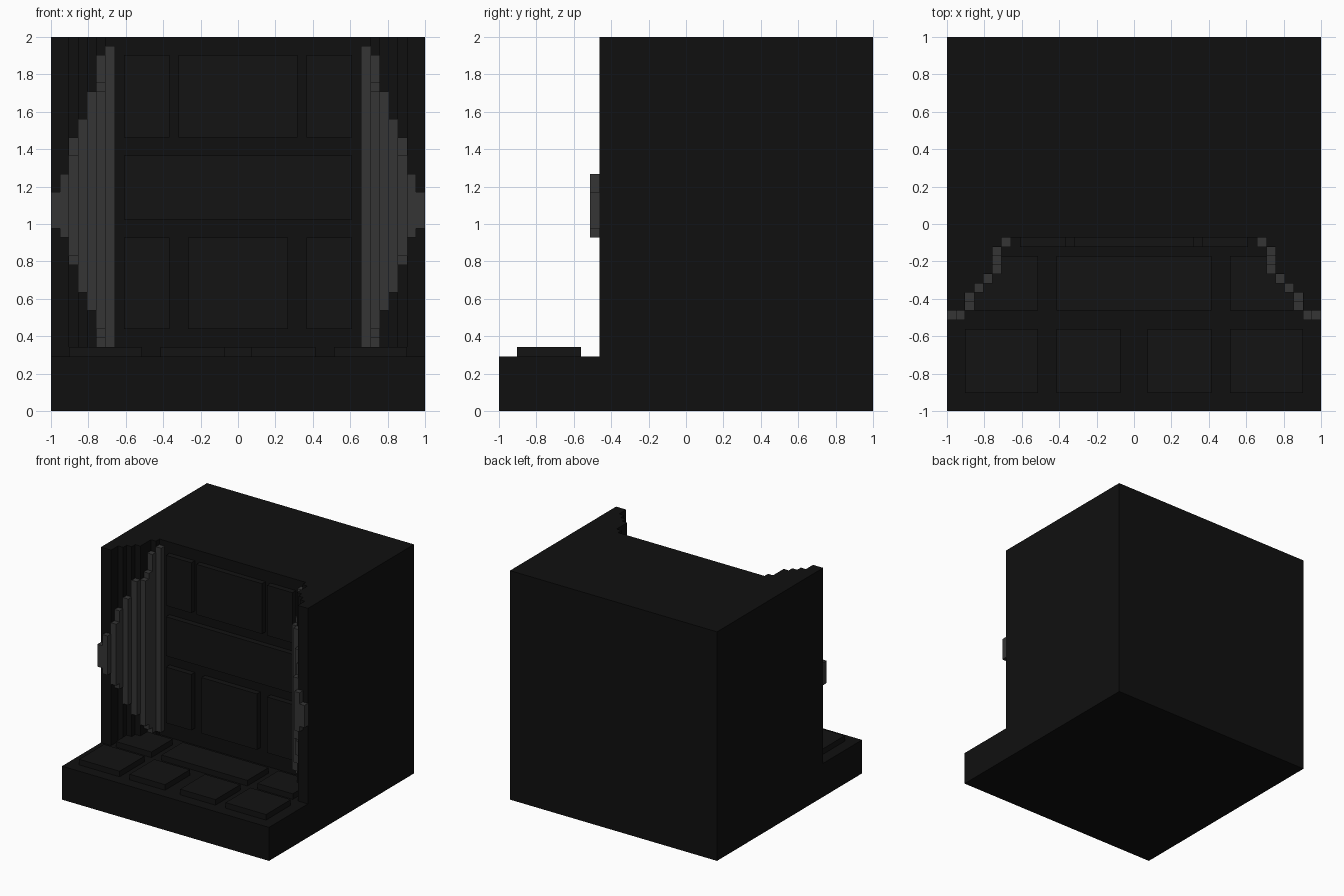
import bpy, bmesh

if "Cube" in bpy.data.objects:
    bpy.data.objects.remove(bpy.data.objects["Cube"])

U = 2 / 41  # block grid step


def material(name, v):
    m = bpy.data.materials.new(name)
    m.diffuse_color = (v, v, v, 1)
    m.use_nodes = True
    m.node_tree.nodes["Principled BSDF"].inputs["Base Color"].default_value = m.diffuse_color
    return m


BLACK = material("black", 0.005)
PANEL = material("panel_black", 0.0065)
GREY = material("dark_grey", 0.036)


def add_object(name, bm, mat):
    bmesh.ops.recalc_face_normals(bm, faces=bm.faces)
    me = bpy.data.meshes.new(name)
    bm.to_mesh(me)
    bm.free()
    me.materials.append(mat)
    ob = bpy.data.objects.new(name, me)
    bpy.context.collection.objects.link(ob)
    return ob


def add_box(bm, lo, hi):
    """Box between two corners given in grid steps."""
    vs = bmesh.ops.create_cube(bm, size=1)["verts"]
    for v in vs:
        for i in range(3):
            c = lo[i] if v.co[i] < 0 else hi[i]
            v.co[i] = c * U - (0 if i == 2 else 1)


def boxes(name, items, mat):
    bm = bmesh.new()
    for lo, hi in items:
        add_box(bm, lo, hi)
    return add_object(name, bm, mat)


# Solid body, with the stepped niche cut out of its front
body = boxes("alcove_body", [((0, 0, 0), (41, 41, 41))], BLACK)
steps = [(-2, 11), (2, 13), (3, 14), (4, 15), (5, 18), (6, 19)]  # x start, wall front
left = []
for i, (x, y) in enumerate(steps):
    left.append((x, y))
    if i < len(steps) - 1:
        left.append((steps[i + 1][0], y))
outline = [(-2, -2)] + left + [(41 - x, y) for x, y in reversed(left)] + [(43, -2)]
bm = bmesh.new()
face = bm.faces.new([bm.verts.new((x * U - 1, y * U - 1, 6 * U)) for x, y in outline])
ext = bmesh.ops.extrude_face_region(bm, geom=[face])
for v in ext["geom"]:
    if isinstance(v, bmesh.types.BMVert):
        v.co.z = 2.2
cutter = add_object("niche_cutter", bm, BLACK)
cutter.hide_render = True
mod = body.modifiers.new("niche", "BOOLEAN")
mod.operation, mod.solver, mod.object = "DIFFERENCE", "EXACT", cutter
bpy.context.view_layer.objects.active = body
bpy.ops.object.modifier_apply(modifier="niche")
bpy.data.objects.remove(cutter)

# Raised panels on the back wall: x range, z range
panels = [(8, 13, 30, 39), (14, 27, 30, 39), (28, 33, 30, 39),
          (8, 33, 21, 28),
          (8, 13, 9, 19), (15, 26, 9, 19), (28, 33, 9, 19)]
boxes("wall_panels", [((a, 18, c), (b, 19, d)) for a, b, c, d in panels], PANEL)

# Floor tiles: x range, y range
tiles = [(2, 10, 2, 9), (12, 19, 2, 9), (22, 29, 2, 9), (31, 39, 2, 9),
         (3, 10, 11, 17), (12, 29, 11, 17), (31, 38, 11, 17)]
boxes("floor_tiles", [((a, c, 6), (b, d, 7)) for a, b, c, d in tiles], PANEL)

# Grey curved fins on both side walls: x, y, bottom, top
fins = [(0, 10, 20, 24), (1, 10, 19, 26), (2, 11, 17, 28), (2, 12, 16, 30),
        (3, 13, 13, 32), (4, 14, 11, 35), (5, 15, 9, 35), (5, 16, 8, 36),
        (5, 17, 7, 39), (6, 18, 7, 40)]
boxes("left_fins", [((x, y, a), (x + 1, y + 1, b)) for x, y, a, b in fins], GREY)
boxes("right_fins", [((40 - x, y, a), (41 - x, y + 1, b)) for x, y, a, b in fins], GREY)
